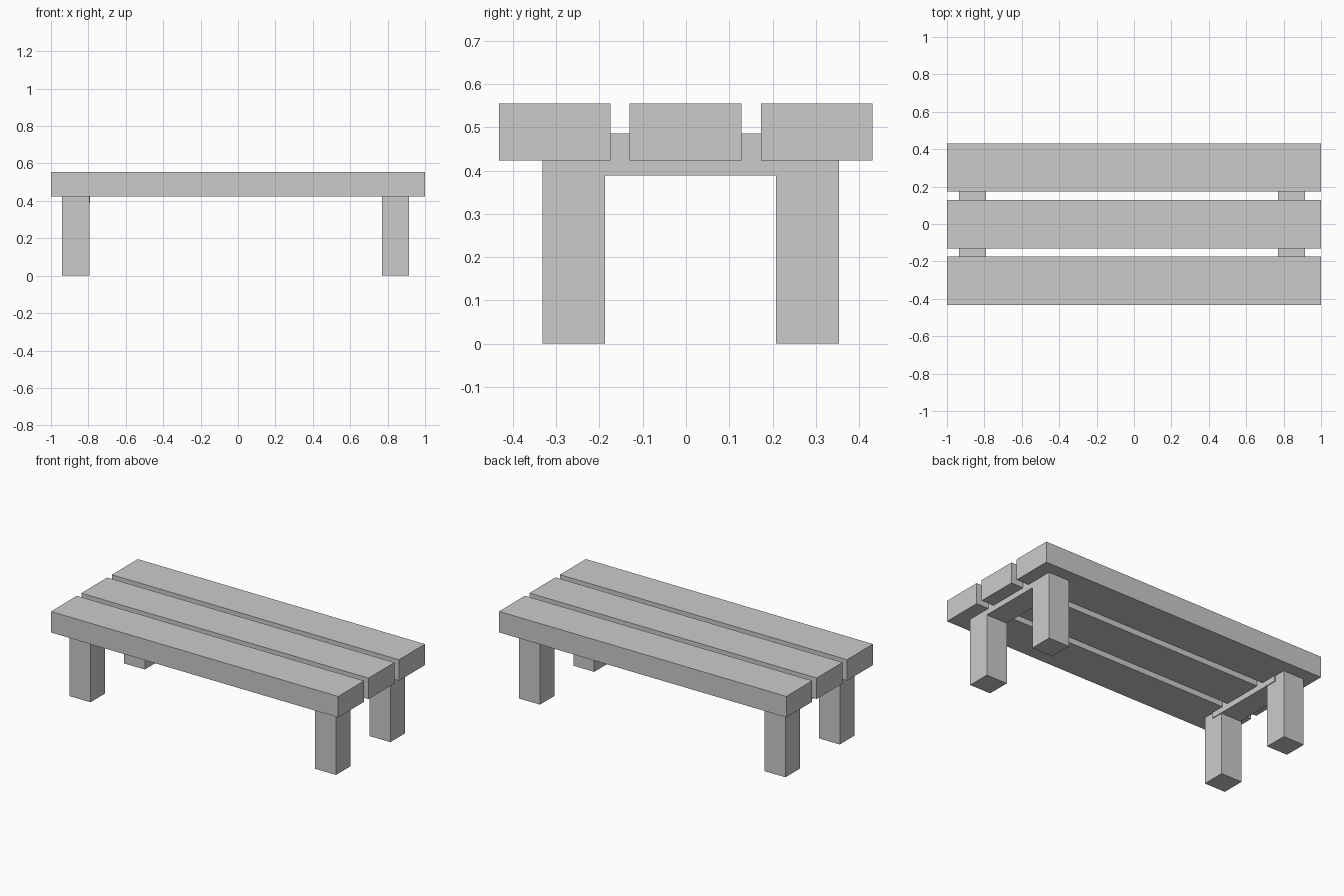
import bpy

if "Cube" in bpy.data.objects:
    bpy.data.objects.remove(bpy.data.objects["Cube"])


def box(name, x, y, z):
    """Box spanning the given (min, max) ranges."""
    bpy.ops.mesh.primitive_cube_add(size=1, location=[(a + b) / 2 for a, b in (x, y, z)])
    ob = bpy.context.object
    ob.name = name
    ob.scale = [b - a for a, b in (x, y, z)]
    bpy.ops.object.transform_apply(location=False, rotation=False, scale=True)
    return ob


# Three long seat slats
for label, y0 in (("front", -0.432), ("middle", -0.13), ("back", 0.173)):
    box(f"{label}_slat", (-1, 1), (y0, y0 + 0.258), (0.423, 0.555))

# Leg pairs, each joined by a crossbar running between leg centres
for side, leg_x, bar_x in (("left", -0.94, -0.935), ("right", 0.77, 0.77)):
    for label, y0 in (("front", -0.332), ("back", 0.208)):
        box(f"{label}_{side}_leg", (leg_x, leg_x + 0.145), (y0, y0 + 0.145), (0, 0.43))
    box(f"{side}_crossbar", (bar_x, bar_x + 0.145), (-0.26, 0.28), (0.388, 0.485))
